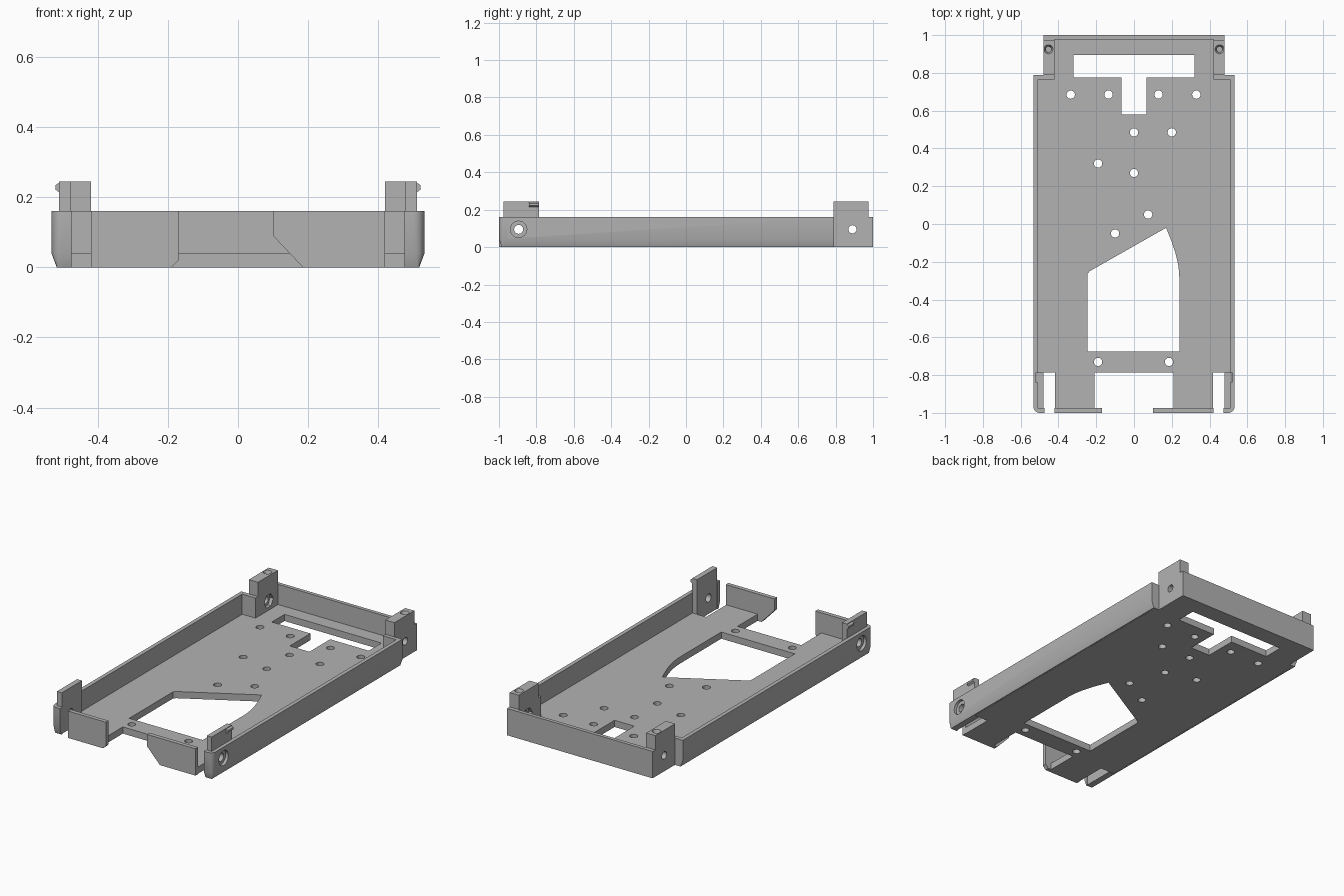
import bpy, bmesh
from math import sin, cos, pi

cube = bpy.data.objects.get("Cube")
if cube:
    bpy.data.objects.remove(cube, do_unlink=True)

grey = bpy.data.materials.new("matte grey")
grey.use_nodes = True
grey.diffuse_color = (0.45, 0.45, 0.45, 1)
grey.node_tree.nodes["Principled BSDF"].inputs["Base Color"].default_value = (0.45, 0.45, 0.45, 1)


def loft(name, rings):
    """Closed solid through matching rings of 3D points."""
    bm = bmesh.new()
    loops = [[bm.verts.new(p) for p in ring] for ring in rings]
    n = len(loops[0])
    bm.faces.new(loops[0])
    bm.faces.new(loops[-1])
    for a, b in zip(loops, loops[1:]):
        for i in range(n):
            j = (i + 1) % n
            bm.faces.new((a[i], a[j], b[j], b[i]))
    bmesh.ops.recalc_face_normals(bm, faces=bm.faces)
    mesh = bpy.data.meshes.new(name)
    bm.to_mesh(mesh)
    bm.free()
    mesh.materials.append(grey)
    ob = bpy.data.objects.new(name, mesh)
    bpy.context.collection.objects.link(ob)
    return ob


def prism(name, outline, lo, hi, axis="z"):
    """Extrude a flat outline along one axis."""
    place = {"z": lambda a, b, t: (a, b, t),
             "y": lambda a, b, t: (a, t, b),
             "x": lambda a, b, t: (t, a, b)}[axis]
    return loft(name, [[place(a, b, t) for a, b in outline] for t in (lo, hi)])


def rect(a0, a1, b0, b1):
    return [(a0, b0), (a1, b0), (a1, b1), (a0, b1)]


def circle(a, b, r, n=24):
    return [(a + r * cos(2 * pi * i / n), b + r * sin(2 * pi * i / n)) for i in range(n)]


def cut(ob, *cutters):
    for c in cutters:
        c.hide_render = True
        mod = ob.modifiers.new("cut", "BOOLEAN")
        mod.operation = "DIFFERENCE"
        mod.solver = "EXACT"
        mod.object = c
        bpy.context.view_layer.objects.active = ob
        bpy.ops.object.modifier_apply(modifier=mod.name)
        bpy.data.objects.remove(c, do_unlink=True)


def smooth(ob):
    bpy.ops.object.select_all(action="DESELECT")
    ob.select_set(True)
    bpy.context.view_layer.objects.active = ob
    bpy.ops.object.shade_smooth_by_angle(angle=0.5)


# Floor plate with two front tongues and a narrower rear end
half = [(0.21, -0.785), (0.21, -1), (0.417, -1), (0.417, -0.785),
        (0.507, -0.785), (0.507, 0.79), (0.48, 0.79), (0.48, 1)]
plate = prism("floor_plate", half + [(-x, y) for x, y in reversed(half)], 0, 0.04)

# Large opening with a slanted edge and one curved side
curve = [(0.17 + 0.07 * sin(t * pi / 16), -0.29 + 0.27 * (1 - t / 8)) for t in range(8, -1, -1)]
opening = [(-0.245, -0.675), (0.24, -0.675)] + curve + [(-0.235, -0.25), (-0.245, -0.262)]
slot = [(-0.32, 0.775), (-0.065, 0.775), (-0.065, 0.58), (0.065, 0.58),
        (0.065, 0.775), (0.32, 0.775), (0.32, 0.895), (-0.32, 0.895)]
cut(plate, prism("opening_cutter", opening, -0.1, 0.1), prism("slot_cutter", slot, -0.1, 0.1))

# Round mounting holes
holes = [(-0.335, 0.685), (-0.135, 0.685), (0.13, 0.685), (0.33, 0.685),
         (0, 0.485), (0.2, 0.485), (-0.19, 0.32), (0, 0.27),
         (0.075, 0.05), (-0.1, -0.05), (-0.19, -0.73), (0.185, -0.73)]
for x, y in holes:
    cut(plate, prism("hole_cutter", circle(x, y, 0.022), -0.1, 0.1))
smooth(plate)

# Rear wall and the two front lips
prism("rear_wall", rect(-0.48, 0.48, 0.03, 0.16), 0.978, 1, "y")
prism("front_lip_right", [(-0.42, 0), (-0.19, 0), (-0.17, 0.02), (-0.17, 0.16), (-0.42, 0.16)],
      -1, -0.975, "y")
prism("front_lip_left", [(0.42, 0), (0.185, 0), (0.1, 0.09), (0.1, 0.16), (0.42, 0.16)],
      -1, -0.975, "y")

for s, side in ((1, "left"), (-1, "right")):
    # Side wall: rounded front corner, return at the rear, tapered lower edge
    corner = [(0.5 + 0.032 * cos(a * pi / 16), -0.968 - 0.032 * sin(a * pi / 16)) for a in range(9)]
    plan = [(0.532, 0.79)] + corner + [
        (0.475, -1), (0.475, -0.975), (0.508, -0.975), (0.508, 0.765), (0.42, 0.765), (0.42, 0.79)]
    foot = [(min(x, 0.517), max(y, -0.985)) for x, y in plan]
    rings = [[(s * x, y, z) for x, y in ring]
             for ring, z in ((foot, 0), (plan, 0.04), (plan, 0.16))]
    wall = loft("side_wall_" + side, rings)

    # Front tab with a small snap ridge
    tab = prism("front_tab_" + side, rect(-0.977, -0.787, 0, 0.245), s * 0.478, s * 0.51, "x")
    ridge = [(0.505, 0.21), (0.521, 0.222), (0.521, 0.234), (0.505, 0.245)]
    prism("snap_ridge_" + side, [(s * x, z) for x, z in ridge], -0.84, -0.787, "y")

    # Screw hole with countersink through wall and tab
    for ob in (wall, tab):
        cut(ob, prism("bore_cutter", circle(-0.895, 0.095, 0.024), s * 0.4, s * 0.6, "x"))
        cut(ob, prism("sink_cutter", circle(-0.895, 0.095, 0.044), s * 0.515, s * 0.6, "x"))
        smooth(ob)

    # Rear corner block with nut recess, cross hole and top screw hole
    block = prism("rear_block_" + side, rect(0.768, 0.978, 0.03, 0.16), s * 0.42, s * 0.48, "x")
    cut(block,
        prism("cross_cutter", circle(0.89, 0.095, 0.022), s * 0.3, s * 0.6, "x"),
        prism("nut_cutter", circle(0.89, 0.095, 0.042, 6), s * 0.3, s * 0.44, "x"))
    top = prism("rear_post_" + side, rect(0.788, 0.975, 0.16, 0.245), s * 0.42, s * 0.48, "x")
    cut(top,
        prism("screw_cutter", circle(s * 0.453, 0.925, 0.014), 0.18, 0.3),
        loft("cone_cutter", [[(x, y, z) for x, y in circle(s * 0.453, 0.925, r)]
                             for r, z in ((0.015, 0.22), (0.024, 0.2451), (0.024, 0.3))]))
    smooth(block)
    smooth(top)
